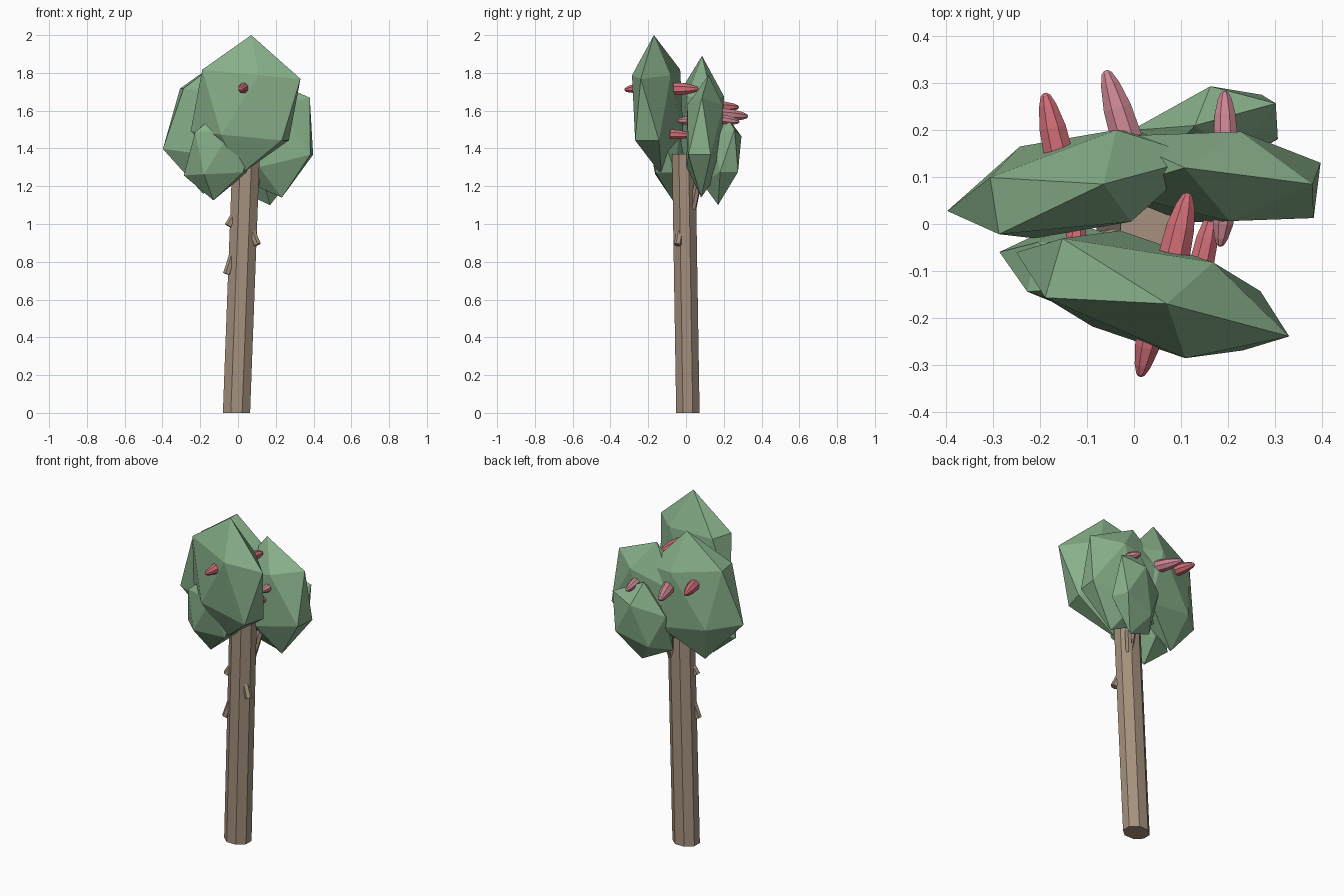
import bpy, bmesh
from mathutils import Matrix, Vector

cube = bpy.data.objects.get("Cube")
if cube:
    bpy.data.objects.remove(cube)


def material(name, rgb):
    mat = bpy.data.materials.new(name)
    mat.use_nodes = True
    mat.diffuse_color = (*rgb, 1)
    mat.node_tree.nodes["Principled BSDF"].inputs["Base Color"].default_value = (*rgb, 1)
    return mat


leaf = material("leaf green", (0.25, 0.44, 0.26))
bark = material("bark brown", (0.38, 0.285, 0.21))
red = material("fruit red", (0.62, 0.15, 0.18))
pink = material("fruit pink", (0.60, 0.24, 0.29))


def add_object(name, bm, mat):
    bmesh.ops.recalc_face_normals(bm, faces=bm.faces)
    mesh = bpy.data.meshes.new(name)
    bm.to_mesh(mesh)
    bm.free()
    mesh.materials.append(mat)
    obj = bpy.data.objects.new(name, mesh)
    bpy.context.collection.objects.link(obj)
    return obj


def leaf_clump(name, centre, width, depth, height):
    """Icosahedron stretched along three slanted axes."""
    bm = bmesh.new()
    bmesh.ops.create_icosphere(bm, subdivisions=1, radius=1)
    axes = Matrix((width, depth, height)).transposed()
    for v in bm.verts:
        v.co = axes @ v.co + Vector(centre)
    add_object(name, bm, leaf)


def tapered_rod(name, start, end, radius, profile, sides, mat, level=False, squash=1):
    """Rings along a straight line; profile is (fraction, radius factor)."""
    start, end = Vector(start), Vector(end)
    turn = Matrix.Identity(3) if level else (end - start).to_track_quat('Z', 'Y').to_matrix()
    bm = bmesh.new()
    rings = []
    for t, factor in profile:
        ring = []
        for i in range(sides):
            spoke = Matrix.Rotation((i + 0.5) * 6.28319 / sides, 3, 'Z') @ Vector((radius * factor, 0, 0))
            spoke.y *= squash
            ring.append(bm.verts.new(start.lerp(end, t) + turn @ spoke))
        rings.append(ring)
    for low, high in zip(rings, rings[1:]):
        for i in range(sides):
            j = (i + 1) % sides
            bm.faces.new((low[i], low[j], high[j], high[i]))
    bm.faces.new(rings[0][::-1])
    bm.faces.new(rings[-1])
    return add_object(name, bm, mat)


# Leaning trunk
straight = [(0, 1), (1, 1)]
tapered_rod("trunk", (-0.008, 0.01, 0), (0.043, -0.012, 1.37), 0.078, straight, 8, bark,
            level=True, squash=0.86)

# Cut branch stubs, sloping down and away from the trunk
stubs = [
    ((-0.01, -0.02, 1.06), (-0.052, -0.03, 0.99)),
    ((-0.02, -0.02, 0.86), (-0.06, -0.03, 0.735)),
    ((0.07, -0.03, 0.97), (0.103, -0.045, 0.89)),
    ((0.06, 0.06, 1.22), (0.065, 0.035, 1.08)),
    ((0.10, 0.07, 1.25), (0.065, 0.035, 1.08)),
]
for i, (root, tip) in enumerate(stubs):
    tapered_rod(f"branch_stub_{i + 1}", root, tip, 0.02, straight, 6, bark)

# Leaf clumps: centre, then width, depth and height axes
leaf_clump("front_leaves", (0.04, -0.15, 1.63),
           (0.31, -0.09, -0.03), (0.035, 0.12, 0), (0.03, -0.02, 0.37))
leaf_clump("back_right_leaves", (-0.125, 0.085, 1.525),
           (0.275, 0.064, -0.04), (-0.018, 0.115, 0), (0.06, 0, 0.365))
leaf_clump("back_left_leaves", (0.17, 0.10, 1.465),
           (0.266, -0.027, 0.065), (0.014, 0.112, 0), (-0.062, 0.02, 0.325))
leaf_clump("low_front_leaves", (-0.09, -0.10, 1.38),
           (0.20, -0.03, 0.01), (0.02, 0.10, 0), (0.04, -0.03, 0.255))
leaf_clump("low_back_leaves", (0.15, 0.19, 1.34),
           (0.18, 0.065, 0.06), (-0.033, 0.09, 0), (-0.02, 0.02, 0.24))

# Blunt, tapering fruits growing out of the leaves
fruit_profile = [(0, 1), (0.45, 0.9), (0.8, 0.6), (0.96, 0.33), (1, 0.12)]
fruits = [
    (red, (0.04, -0.21, 1.725), (0.013, -0.325, 1.71), 0.031),
    (red, (-0.16, 0.145, 1.62), (-0.19, 0.279, 1.618), 0.034),
    (pink, (-0.015, 0.18, 1.58), (-0.06, 0.327, 1.57), 0.036),
    (pink, (0.195, 0.19, 1.555), (0.193, 0.283, 1.54), 0.027),
    (red, (0.086, -0.065, 1.715), (0.115, 0.066, 1.715), 0.036),
    (red, (0.145, -0.08, 1.475), (0.17, 0.03, 1.47), 0.028),
    (pink, (0.195, 0.04, 1.55), (0.183, -0.048, 1.545), 0.026),
    (red, (-0.125, -0.06, 1.47), (-0.12, 0.02, 1.475), 0.026),
]
for i, (mat, root, tip, radius) in enumerate(fruits):
    tapered_rod(f"fruit_{i + 1}", root, tip, radius, fruit_profile, 8, mat)
